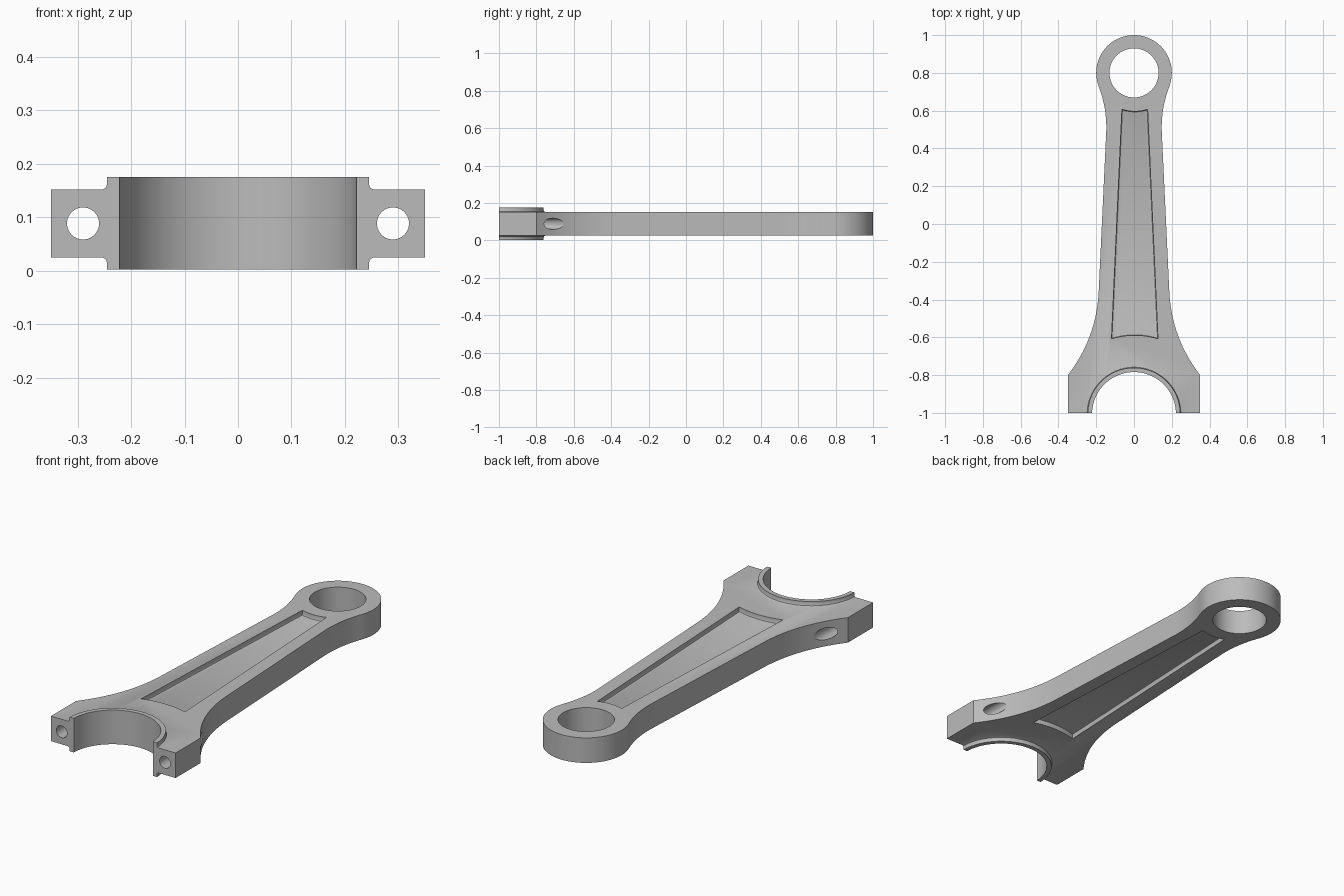
import bpy, bmesh, math

cube = bpy.data.objects.get("Cube")
if cube:
    bpy.data.objects.remove(cube)

Z0, Z1 = 0.025, 0.152          # beam faces
MID = (Z0 + Z1) / 2
SMALL_Y, BIG_Y = 0.8, -1.006   # bore centres

steel = bpy.data.materials.new("plain grey steel")
steel.use_nodes = True
grey = (0.5, 0.5, 0.5, 1)
steel.diffuse_color = grey
steel.node_tree.nodes["Principled BSDF"].inputs["Base Color"].default_value = grey


def loft(name, rings):
    """Closed solid skinned through rings that have equal point counts."""
    bm = bmesh.new()
    loops = [[bm.verts.new(p) for p in ring] for ring in rings]
    n = len(loops[0])
    for a, b in zip(loops, loops[1:]):
        for i in range(n):
            j = (i + 1) % n
            bm.faces.new((a[i], a[j], b[j], b[i]))
    bm.faces.new(loops[0][::-1])
    bm.faces.new(loops[-1])
    bmesh.ops.recalc_face_normals(bm, faces=bm.faces)
    mesh = bpy.data.meshes.new(name)
    bm.to_mesh(mesh)
    bm.free()
    mesh.materials.append(steel)
    obj = bpy.data.objects.new(name, mesh)
    bpy.context.collection.objects.link(obj)
    return obj


def circle(r, y, z, n=96):
    angles = [2 * math.pi * (i + 0.5) / n for i in range(n)]
    return [(r * math.cos(a), y + r * math.sin(a), z) for a in angles]


def bezier(a, b, c, n=14):
    pts = []
    for i in range(n + 1):
        t = i / n
        pts.append(tuple((1 - t) ** 2 * p + 2 * t * (1 - t) * q + t * t * r
                         for p, q, r in zip(a, b, c)))
    return pts


def apply_boolean(target, tool, operation):
    mod = target.modifiers.new(operation.lower(), "BOOLEAN")
    mod.operation = operation
    mod.solver = "EXACT"
    mod.object = tool
    bpy.context.view_layer.objects.active = target
    bpy.ops.object.modifier_apply(modifier=mod.name)
    bpy.data.objects.remove(tool)


# Beam outline: right half from the big end foot up to the small end, mirrored
half = [(0.35, -1.05)]
half += bezier((0.35, -0.8), (0.199, -0.604), (0.187, -0.36))
half += bezier((0.147, 0.49), (0.143, 0.614), (0.187, 0.727))
start = math.atan2(0.727 - SMALL_Y, 0.187)
for i in range(1, 33):
    a = start + (math.pi / 2 - start) * i / 32
    half.append((0.2 * math.cos(a), SMALL_Y + 0.2 * math.sin(a)))
outline = half + [(-x, y) for x, y in reversed(half[:-1])]
rod = loft("connecting_rod", [[(x, y, z) for x, y in outline] for z in (Z0, Z1)])

# Raised bearing collar with a small root fillet, symmetric about mid height
upper = [(0.257, Z1 - 0.006), (0.254, Z1), (0.248, 0.155), (0.245, 0.162), (0.245, 0.175)]
profile = [(r, 2 * MID - z) for r, z in reversed(upper)] + upper
collar = loft("collar", [circle(r, BIG_Y, z) for r, z in profile])
apply_boolean(rod, collar, "UNION")

# Big and small bores
for radius, y in ((0.222, BIG_Y), (0.13, SMALL_Y)):
    bore = loft("bore_cutter", [circle(radius, y, z) for z in (-0.1, 0.3)])
    apply_boolean(rod, bore, "DIFFERENCE")

# Flat parting face at the front
block = loft("parting_cutter", [[(-1, -1.5, z), (1, -1.5, z), (1, -1, z), (-1, -1, z)]
                                for z in (-0.2, 0.4)])
apply_boolean(rod, block, "DIFFERENCE")

# Bolt holes running out through the flared shoulders
for side in (-1, 1):
    hole = loft("bolt_cutter", [[(side * 0.29 + x, y, MID + z) for x, z, _ in circle(0.03, 0, 0, 48)]
                                for y in (-1.1, -0.55)])
    apply_boolean(rod, hole, "DIFFERENCE")


def pocket_ring(inset, z):
    """Tapered panel with ends concentric to the two bores."""
    top_w, low_w, n = 0.068 - inset, 0.123 - inset, 12
    steps = [2 * i / n - 1 for i in range(n + 1)]
    top = [(t * top_w, SMALL_Y - math.sqrt((0.204 + inset) ** 2 - (t * top_w) ** 2)) for t in steps]
    low = [(t * low_w, -1 + math.sqrt((0.411 + inset) ** 2 - (t * low_w) ** 2)) for t in steps]
    return [(x + 0.004, y, z) for x, y in low + top[::-1]]


# Recessed panels on both faces, rounded into the floor
for face, way in ((Z1, 1), (Z0, -1)):
    steps = ((0, 0.1), (0, -0.017), (0.0024, -0.0227), (0.008, -0.025))
    pocket = loft("pocket_cutter", [pocket_ring(i, face + way * d) for i, d in steps])
    apply_boolean(rod, pocket, "DIFFERENCE")

# Smooth curved walls, crisp machined edges
bpy.ops.object.select_all(action="DESELECT")
rod.select_set(True)
bpy.context.view_layer.objects.active = rod
bpy.ops.object.shade_smooth_by_angle(angle=math.radians(30))
